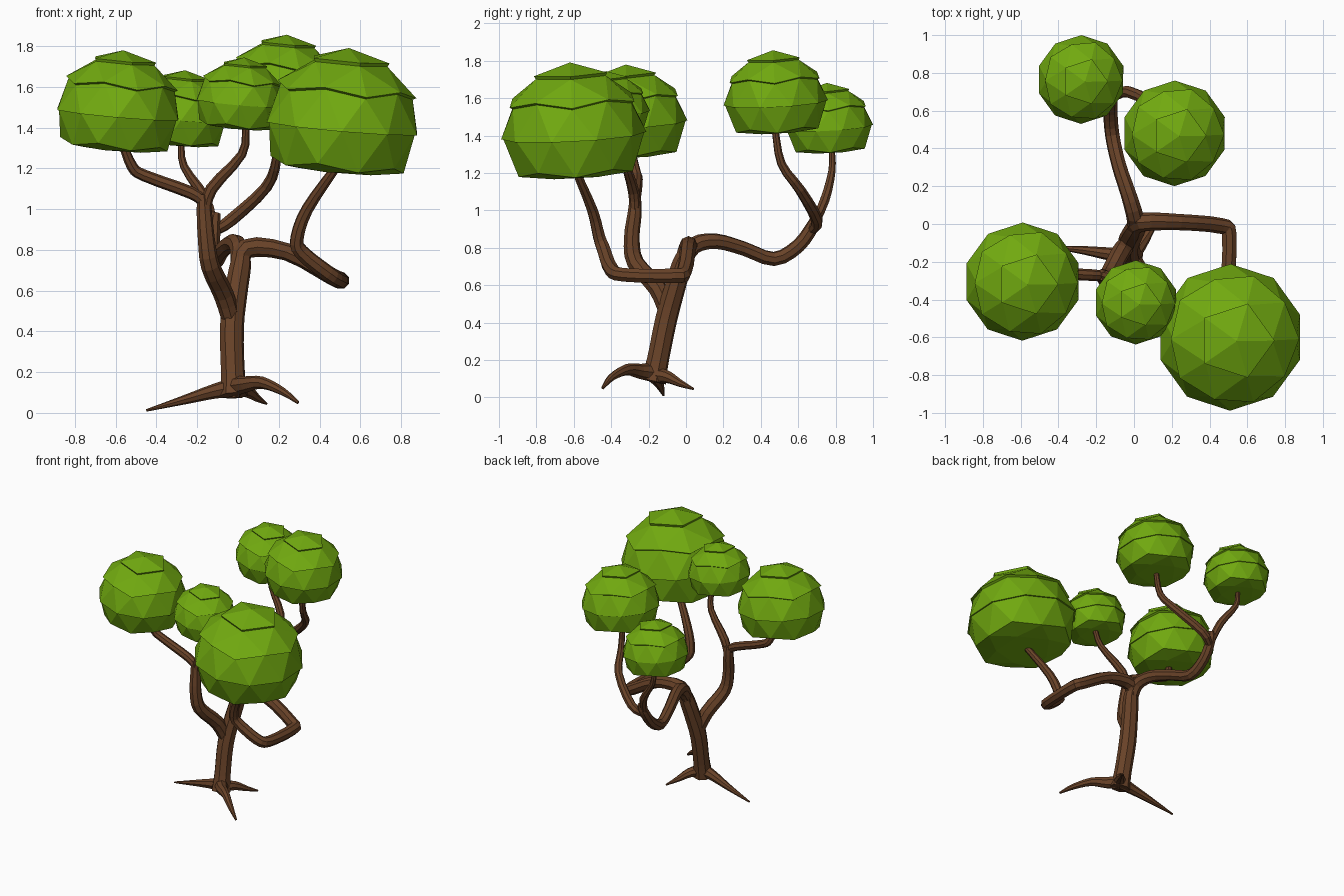
import bpy, bmesh
from math import radians
from mathutils import Vector, Matrix

if "Cube" in bpy.data.objects:
    bpy.data.objects.remove(bpy.data.objects["Cube"])


def material(name, color):
    m = bpy.data.materials.new(name)
    m.diffuse_color = (*color, 1)
    m.use_nodes = True
    m.node_tree.nodes["Principled BSDF"].inputs["Base Color"].default_value = m.diffuse_color
    return m


BARK = material("bark", (0.14, 0.055, 0.021))
LEAF = material("leaf", (0.165, 0.4, 0.005))


def smooth_path(pts, steps=3):
    """Catmull-Rom resampling of (x, y, z, radius) points."""
    v = [Vector(p) for p in pts]
    v = [2 * v[0] - v[1]] + v + [2 * v[-1] - v[-2]]
    out = []
    for i in range(1, len(v) - 2):
        a, b, c, d = v[i - 1:i + 3]
        for k in range(steps):
            t = k / steps
            out.append(0.5 * (2 * b + (c - a) * t + (2 * a - 5 * b + 4 * c - d) * t * t
                              + (3 * b - a - 3 * c + d) * t ** 3))
    return out + [v[-2]]


def limb(name, pts):
    """Eight-sided tapering tube."""
    cu = bpy.data.curves.new(name, 'CURVE')
    cu.dimensions = '3D'
    cu.bevel_depth = 1.0
    cu.bevel_resolution = 2
    cu.use_fill_caps = True
    path = smooth_path(pts)
    sp = cu.splines.new('POLY')
    sp.points.add(len(path) - 1)
    for p, q in zip(sp.points, path):
        p.co = (q[0], q[1], q[2], 1)
        p.radius = max(q[3], 0.004)
    sp.use_smooth = False
    cu.materials.append(BARK)
    ob = bpy.data.objects.new(name, cu)
    bpy.context.collection.objects.link(ob)
    bpy.ops.object.select_all(action='DESELECT')
    ob.select_set(True)
    bpy.context.view_layer.objects.active = ob
    bpy.ops.object.convert(target='MESH')


def foliage(name, center, radius):
    """Flat-bottomed low-poly ball in four tiers, each overhanging the one below."""
    tiers = [(0.8, 9, 1.02), (0.47, 0.8, 1.02), (0.0, 0.47, 1.01), (-9, 0.0, 0.98)]
    inner = [0.97, 0.97, 0.98]
    me = bpy.data.meshes.new(name)
    for i, (lo, hi, s) in enumerate(tiers):
        bm = bmesh.new()
        bmesh.ops.create_icosphere(bm, subdivisions=2, radius=1)
        drop = [f for f in bm.faces if not lo < f.calc_center_median().z <= hi]
        bmesh.ops.delete(bm, geom=drop, context='FACES')
        rim = [e for e in bm.edges if e.is_boundary
               and (e.verts[0].co.z + e.verts[1].co.z) / 2 < lo + 0.07]
        for v in bm.verts:
            v.co.z = max(v.co.z, -0.57)
            # upper edge of each tier tucks under the one above
            tuck = i > 0 and v.is_boundary and v.co.z > lo + 0.2 and v.co.z > hi - 0.05
            v.co *= inner[i - 1] if tuck and i < 3 else s
        # ledge running in to the tier below
        if i < 3:
            for v in bmesh.ops.extrude_edge_only(bm, edges=rim)["geom"]:
                if isinstance(v, bmesh.types.BMVert):
                    v.co *= inner[i] / s
        bmesh.ops.recalc_face_normals(bm, faces=bm.faces)
        bm.transform(Matrix.Translation(center) @ Matrix.Rotation(radians(5), 4, 'Y')
                     @ Matrix.Rotation(radians(3), 4, 'X') @ Matrix.Scale(radius, 4))
        if i:
            bm.from_mesh(me)
        bm.to_mesh(me)
        bm.free()
    me.materials.append(LEAF)
    bpy.context.collection.objects.link(bpy.data.objects.new(name, me))


# Trunk
limb("trunk", [(-.02, -.175, .085, .07), (-.025, -.15, .2, .06), (-.03, -.105, .42, .06),
               (-.008, -.055, .6, .057), (.012, -.02, .72, .053), (.025, .01, .8, .035)])
# Roots
limb("root_left", [(0, -.17, .13, .05), (-.12, -.16, .105, .036), (-.26, -.14, .065, .023), (-.45, -.12, .012, .006)])
limb("root_front", [(-.02, -.17, .13, .05), (.04, -.25, .14, .04), (.12, -.32, .148, .03),
                    (.22, -.4, .105, .02), (.295, -.445, .05, .008)])
limb("root_back", [(-.02, -.18, .12, .045), (.04, -.1, .11, .034), (.09, -.03, .075, .02), (.14, .04, .045, .006)])
# Right limb, turning forward and back on itself under the big crown
limb("right_branch", [(.0, -.03, .68, .045), (.04, .01, .805, .05), (.24, .01, .79, .043),
                      (.46, -.01, .67, .042), (.505, -.06, .65, .042), (.49, -.33, .655, .039),
                      (.44, -.4, .685, .04), (.31, -.44, .79, .038), (.29, -.465, .86, .034), (.34, -.5, 1.0, .03),
                      (.47, -.58, 1.19, .023), (.48, -.585, 1.21, .021)])
# Left limb and its two forks
limb("left_branch", [(-.025, -.09, .43, .045), (-.07, -.15, .58, .05), (-.135, -.27, .72, .047),
                     (-.155, -.29, .85, .042), (-.165, -.275, .98, .038), (-.17, -.27, 1.07, .03)])
limb("left_fork", [(-.165, -.275, 1.03, .025), (-.23, -.27, 1.08, .031), (-.46, -.26, 1.165, .029),
                   (-.52, -.27, 1.21, .027), (-.57, -.295, 1.33, .021)])
limb("middle_fork", [(-.165, -.275, .97, .025), (-.13, -.28, 1.1, .03), (.02, -.33, 1.27, .022), (.04, -.37, 1.41, .018)])
# Back limb and its two forks
limb("back_branch", [(.01, -.03, .7, .045), (.005, .04, .81, .046), (-.03, .16, .835, .042),
                     (-.08, .31, .795, .039), (-.115, .47, .74, .039), (-.125, .6, .81, .038),
                     (-.12, .68, .92, .035), (-.11, .7, .98, .025)])
limb("back_right_fork", [(-.12, .67, .89, .025), (-.03, .7, .95, .032), (.14, .61, 1.11, .028),
                         (.19, .51, 1.25, .023), (.2, .475, 1.44, .018)])
limb("back_left_fork", [(-.12, .67, .9, .025), (-.16, .74, 1.05, .027), (-.265, .78, 1.21, .02), (-.28, .78, 1.33, .016)])

# Crowns
foliage("crown_big", (.51, -.6, 1.4), .385)
foliage("crown_left", (-.59, -.305, 1.465), .31)
foliage("crown_middle", (.01, -.415, 1.52), .221)
foliage("crown_back_right", (.215, .48, 1.575), .277)
foliage("crown_back_left", (-.28, .765, 1.445), .233)
